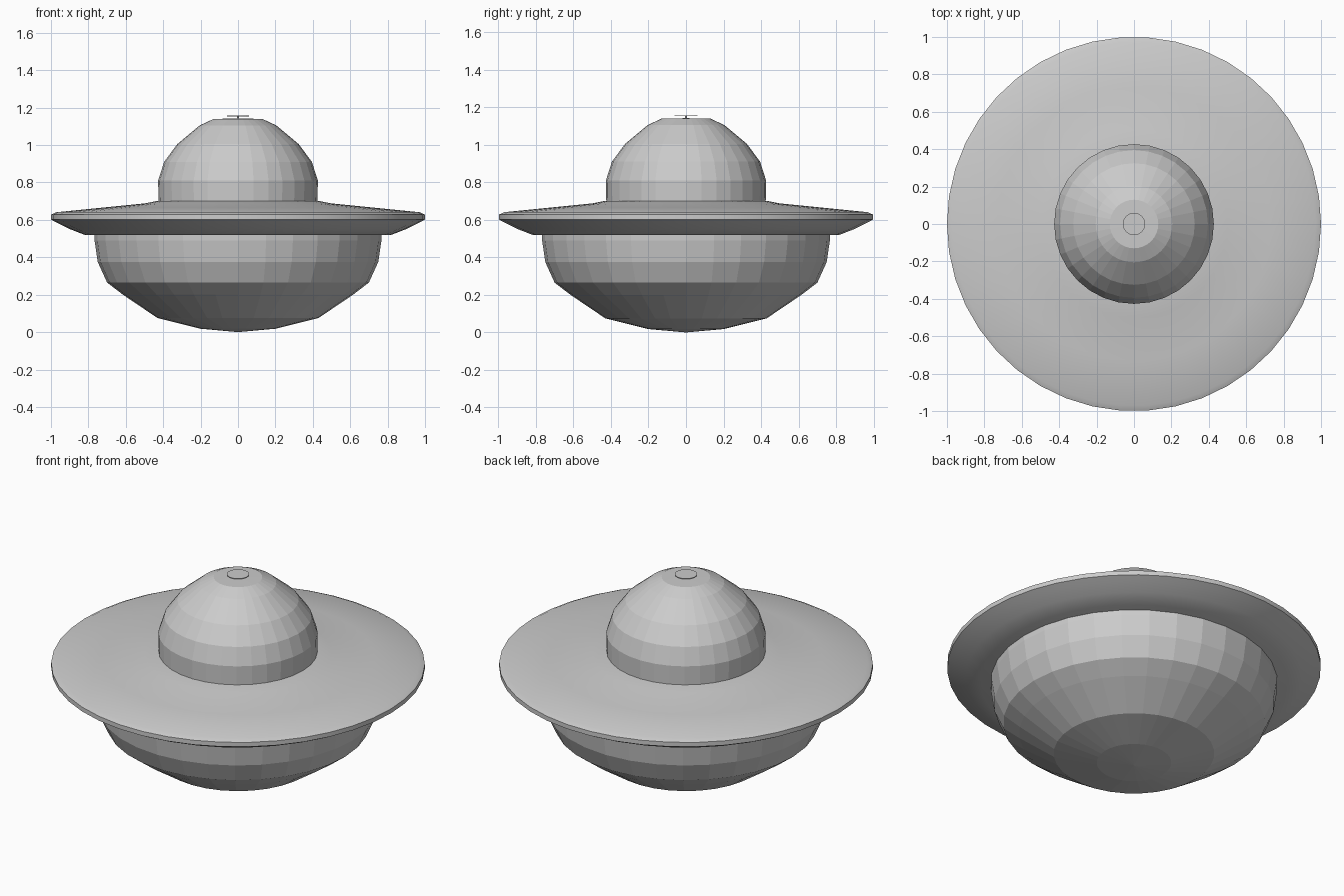
import bpy
import bmesh
from math import cos, sin, pi, radians

if "Cube" in bpy.data.objects:
    bpy.data.objects.remove(bpy.data.objects["Cube"])


def lathe(name, profile, sides, smooth_angle=None):
    """Revolve (radius, height) points around z; radius 0 becomes a pole."""
    bm = bmesh.new()
    rings = []
    for r, z in profile:
        n = sides if r > 0 else 1
        rings.append([bm.verts.new((r * cos(2 * pi * i / sides),
                                    r * sin(2 * pi * i / sides), z)) for i in range(n)])
    for a, b in zip(rings, rings[1:]):
        for i in range(sides):
            j = (i + 1) % sides
            corners = [a[i % len(a)], a[j % len(a)], b[j % len(b)], b[i % len(b)]]
            bm.faces.new(list(dict.fromkeys(corners)))
    bmesh.ops.recalc_face_normals(bm, faces=bm.faces)
    mesh = bpy.data.meshes.new(name)
    bm.to_mesh(mesh)
    bm.free()
    obj = bpy.data.objects.new(name, mesh)
    bpy.context.collection.objects.link(obj)
    if smooth_angle:
        bpy.ops.object.select_all(action='DESELECT')
        obj.select_set(True)
        bpy.context.view_layer.objects.active = obj
        bpy.ops.object.shade_smooth_by_angle(angle=radians(smooth_angle))
    return obj


# Faceted lower hull
lathe("lower_hull", [(0, 0), (0.2, 0.018), (0.43, 0.075), (0.615, 0.2), (0.7, 0.265),
                     (0.75, 0.375), (0.767, 0.49), (0.767, 0.52), (0, 0.52)], 32)

# Wide saucer rim, thin at the edge
lathe("saucer_rim", [(0, 0.52), (0.82, 0.52), (0.9, 0.551), (0.965, 0.583), (1.0, 0.602),
                     (1.0, 0.628), (0.972, 0.641), (0.73, 0.665), (0.5, 0.688),
                     (0.44, 0.7), (0, 0.7)], 42, 25)

# Faceted dome with a flat top
lathe("dome", [(0, 0.7), (0.425, 0.7), (0.427, 0.81), (0.395, 0.91), (0.325, 1.005),
               (0.205, 1.105), (0.13, 1.14), (0, 1.142)], 32)

# Small cap plate held just above the dome on a thin pin
lathe("cap_plate", [(0, 1.154), (0.06, 1.154), (0.06, 1.157), (0, 1.157)], 24)
lathe("cap_pin", [(0, 1.14), (0.006, 1.14), (0.006, 1.155), (0, 1.155)], 8)
